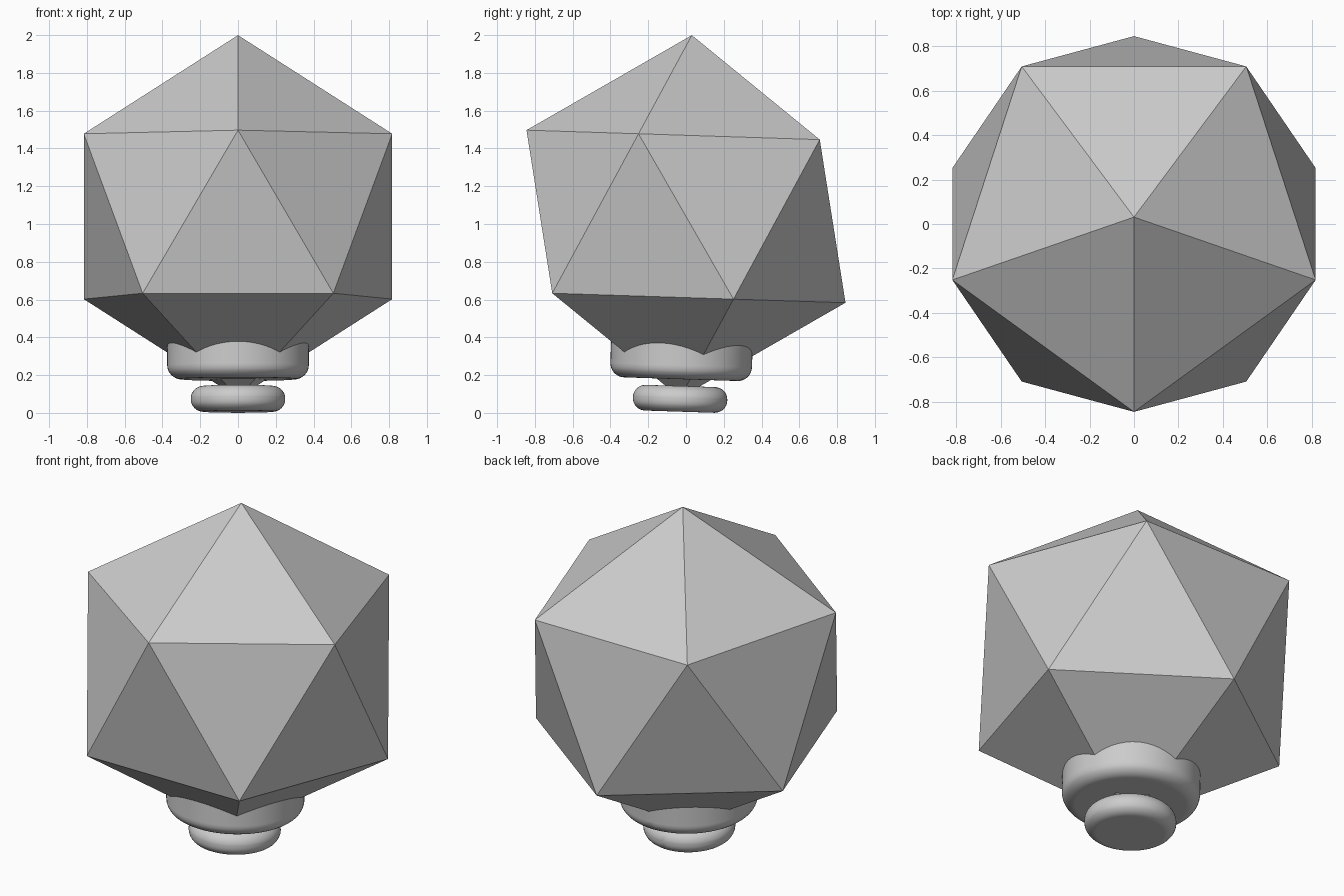
import bpy
import bmesh
import math
from mathutils import Matrix

default = bpy.data.objects.get("Cube")
if default:
    bpy.data.objects.remove(default, do_unlink=True)

RADIUS = 0.96
# Everything shares one axis, leaning slightly backward about the gem's centre
LEAN = Matrix.Translation((0, 0, 1.04)) @ Matrix.Rotation(math.radians(-1.85), 4, 'X')

grey = bpy.data.materials.new("light grey")
grey.use_nodes = True
color = (0.6, 0.6, 0.6, 1)
grey.diffuse_color = color
grey.node_tree.nodes["Principled BSDF"].inputs["Base Color"].default_value = color


def add_part(name, bm):
    mesh = bpy.data.meshes.new(name)
    bm.to_mesh(mesh)
    bm.free()
    mesh.materials.append(grey)
    obj = bpy.data.objects.new(name, mesh)
    bpy.context.collection.objects.link(obj)
    obj.matrix_world = LEAN
    return obj


def rounded_disc(name, radius, bottom, top, rounding):
    bm = bmesh.new()
    bmesh.ops.create_cone(bm, cap_ends=True, segments=64, radius1=radius,
                          radius2=radius, depth=top - bottom,
                          matrix=Matrix.Translation((0, 0, (top + bottom) / 2)))
    for face in bm.faces:
        face.smooth = True
    obj = add_part(name, bm)
    bevel = obj.modifiers.new("rounding", 'BEVEL')
    bevel.width = rounding
    bevel.segments = 8
    bevel.limit_method = 'ANGLE'
    bevel.harden_normals = True


# Twenty-sided body standing on a vertex, with an upper corner facing front
gem = bmesh.new()
bmesh.ops.create_icosphere(gem, subdivisions=1, radius=RADIUS,
                           matrix=Matrix.Rotation(math.radians(-90), 4, 'Z'))
add_part("faceted_body", gem)

# Collar wraps the lower point, foot closes it off
rounded_disc("collar", 0.375, -0.862, -0.56, 0.075)
rounded_disc("foot", 0.25, -1.034, -0.898, 0.066)
